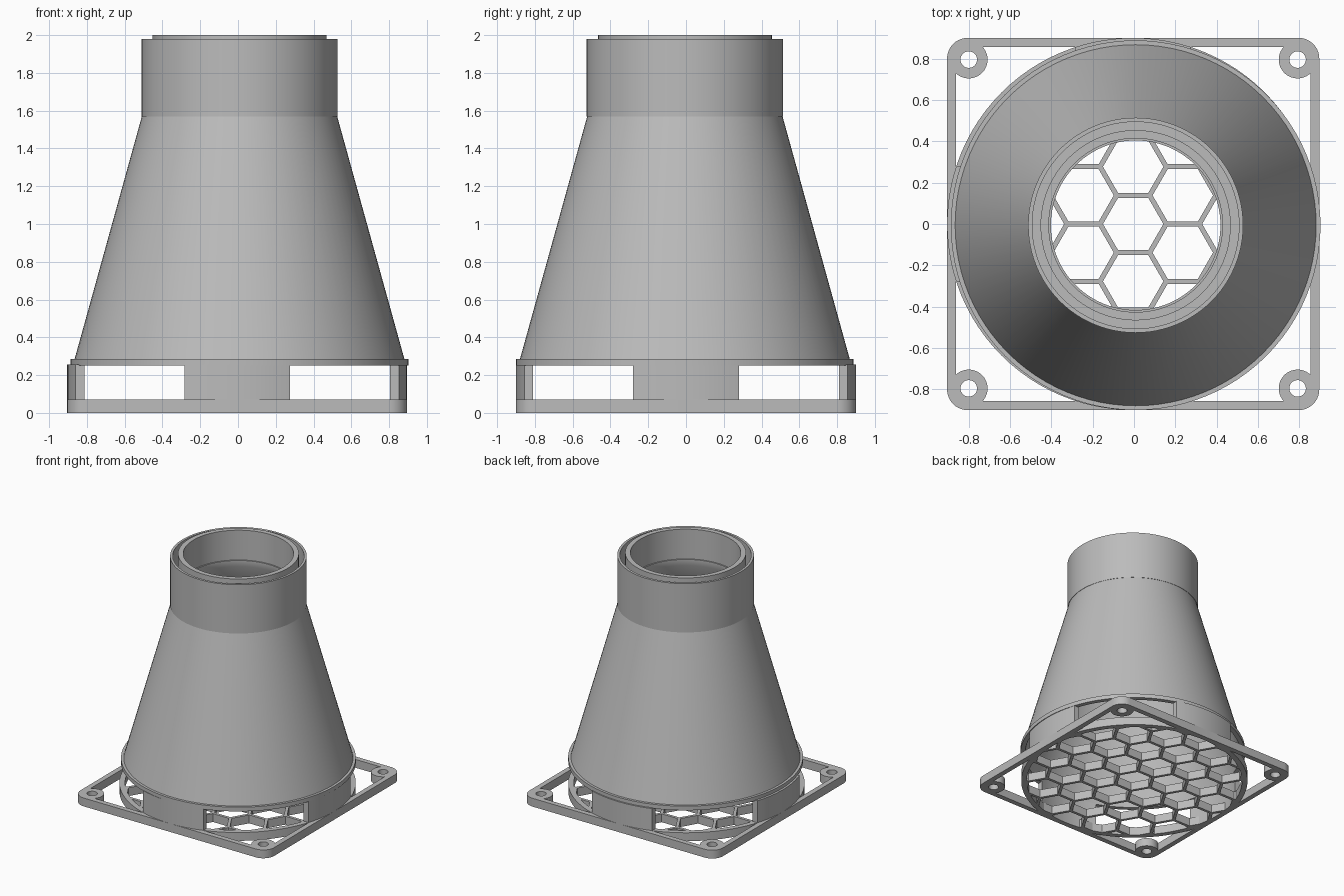
import bpy, bmesh, math
from math import sin, cos, pi, radians

if "Cube" in bpy.data.objects:
    bpy.data.objects.remove(bpy.data.objects["Cube"])

grey = bpy.data.materials.new("grey_plastic")
grey.diffuse_color = (0.5, 0.5, 0.5, 1)
grey.use_nodes = True
grey.node_tree.nodes["Principled BSDF"].inputs["Base Color"].default_value = grey.diffuse_color
BASE = (-0.004, 0.0)      # centre of the square base
DUCT = (0.008, -0.006)    # centre of the duct
PLATE = 0.07              # base thickness


def finish(obj):
    obj.data.materials.clear()
    obj.data.materials.append(grey)
    bpy.ops.object.select_all(action='DESELECT')
    obj.select_set(True)
    bpy.context.view_layer.objects.active = obj
    bpy.ops.object.shade_smooth_by_angle(angle=radians(30))
    return obj


def circle(r, n=96, cx=0, cy=0):
    return [(cx + r * cos(2 * pi * i / n), cy + r * sin(2 * pi * i / n)) for i in range(n)]


def rounded_square(half, r, steps=10):
    pts = []
    for q in range(4):
        a0 = q * pi / 2
        sx, sy = (1, -1, -1, 1)[q], (1, 1, -1, -1)[q]
        for i in range(steps + 1):
            a = a0 + i * pi / 2 / steps
            pts.append((sx * (half - r) + r * cos(a), sy * (half - r) + r * sin(a)))
    return pts


def plate(name, outlines, z0, z1):
    """Extruded flat outline; later outlines inside the first are holes."""
    cu = bpy.data.curves.new(name, 'CURVE')
    cu.dimensions = '2D'
    cu.fill_mode = 'BOTH'
    cu.extrude = (z1 - z0) / 2
    for pts in outlines:
        sp = cu.splines.new('POLY')
        sp.points.add(len(pts) - 1)
        for p, (x, y) in zip(sp.points, pts):
            p.co = (x, y, 0, 1)
        sp.use_cyclic_u = True
    obj = bpy.data.objects.new(name, cu)
    bpy.context.collection.objects.link(obj)
    obj.location = (BASE[0], BASE[1], (z0 + z1) / 2)
    bpy.ops.object.select_all(action='DESELECT')
    obj.select_set(True)
    bpy.context.view_layer.objects.active = obj
    bpy.ops.object.convert(target='MESH')
    obj = bpy.context.object
    bm = bmesh.new()
    bm.from_mesh(obj.data)
    bmesh.ops.remove_doubles(bm, verts=bm.verts, dist=1e-5)
    bmesh.ops.recalc_face_normals(bm, faces=bm.faces)
    bm.to_mesh(obj.data)
    bm.free()
    return finish(obj)


def prisms(name, polygons, z0, z1):
    """Closed prisms joined in one mesh."""
    bm = bmesh.new()
    for pts in polygons:
        lo = [bm.verts.new((x, y, z0)) for x, y in pts]
        hi = [bm.verts.new((x, y, z1)) for x, y in pts]
        bm.faces.new(lo[::-1])
        bm.faces.new(hi)
        for i in range(len(pts)):
            j = (i + 1) % len(pts)
            bm.faces.new((lo[i], lo[j], hi[j], hi[i]))
    me = bpy.data.meshes.new(name)
    bm.to_mesh(me)
    bm.free()
    obj = bpy.data.objects.new(name, me)
    bpy.context.collection.objects.link(obj)
    obj.location = (BASE[0], BASE[1], 0)
    return obj


def lathe(name, profile, n=96):
    """Closed profile of (radius, height) turned about the duct axis."""
    bm = bmesh.new()
    rings = [[bm.verts.new((x, y, z)) for x, y in circle(r, n)] for r, z in profile]
    for k, a in enumerate(rings):
        b = rings[(k + 1) % len(rings)]
        for i in range(n):
            j = (i + 1) % n
            bm.faces.new((a[i], a[j], b[j], b[i]))
    bmesh.ops.recalc_face_normals(bm, faces=bm.faces)
    me = bpy.data.meshes.new(name)
    bm.to_mesh(me)
    bm.free()
    obj = bpy.data.objects.new(name, me)
    bpy.context.collection.objects.link(obj)
    obj.location = (DUCT[0], DUCT[1], 0)
    return finish(obj)


# Square mounting frame with screw bosses and the round base ring
plate("mounting_frame", [rounded_square(0.9, 0.1), rounded_square(0.857, 0.06)], 0, PLATE)
for sx in (-1, 1):
    for sy in (-1, 1):
        plate("screw_boss", [circle(0.091, 40, sx * 0.795, sy * 0.795),
                             circle(0.04, 32, sx * 0.795, sy * 0.795)], 0, PLATE)
plate("base_ring", [circle(0.9), circle(0.857)], 0, PLATE)

# Honeycomb grille: a disc with hexagons cut away
pitch = 0.277
side = pitch / math.sqrt(3)
hole = (pitch / 2 - 0.012) * 2 / math.sqrt(3)
cells = []
for col in range(-5, 6):
    for row in range(-5, 6):
        cx, cy = col * 1.5 * side, (row + 0.5 * (col % 2)) * pitch
        if math.hypot(cx, cy) < 1.05:
            cells.append(circle(hole, 6, cx, cy))
grille = prisms("honeycomb_grille", [circle(0.87)], 0, PLATE)
cutter = prisms("grille_cutter", cells, -0.1, 0.2)
mod = grille.modifiers.new("cells", 'BOOLEAN')
mod.operation = 'DIFFERENCE'
mod.solver = 'EXACT'
mod.object = cutter
bpy.context.view_layer.objects.active = grille
bpy.ops.object.modifier_apply(modifier=mod.name)
bpy.data.objects.remove(cutter)
finish(grille)

# Four curved support walls between base and duct
for k, name in enumerate(("right", "back", "left", "front")):
    pts = []
    for r, order in ((0.9, 1), (0.857, -1)):
        half = math.asin(0.28 / r)
        for i in range(13):
            a = k * pi / 2 + order * half * (i / 6 - 1)
            pts.append((r * cos(a), r * sin(a)))
    finish(prisms(name + "_support_wall", [pts], PLATE - 0.005, 0.255))

# Duct: flange, cone, neck, groove and inner tube
lathe("duct", [
    (0.857, 0.25), (0.894, 0.25), (0.894, 0.285), (0.873, 0.285),
    (0.517, 1.57), (0.52, 1.57), (0.52, 1.98), (0.50, 1.98),
    (0.50, 1.75), (0.46, 1.75), (0.46, 2.0), (0.42, 2.0),
    (0.42, 1.75), (0.41, 1.75), (0.41, 1.70), (0.485, 1.57),
    (0.845, 0.285)])
